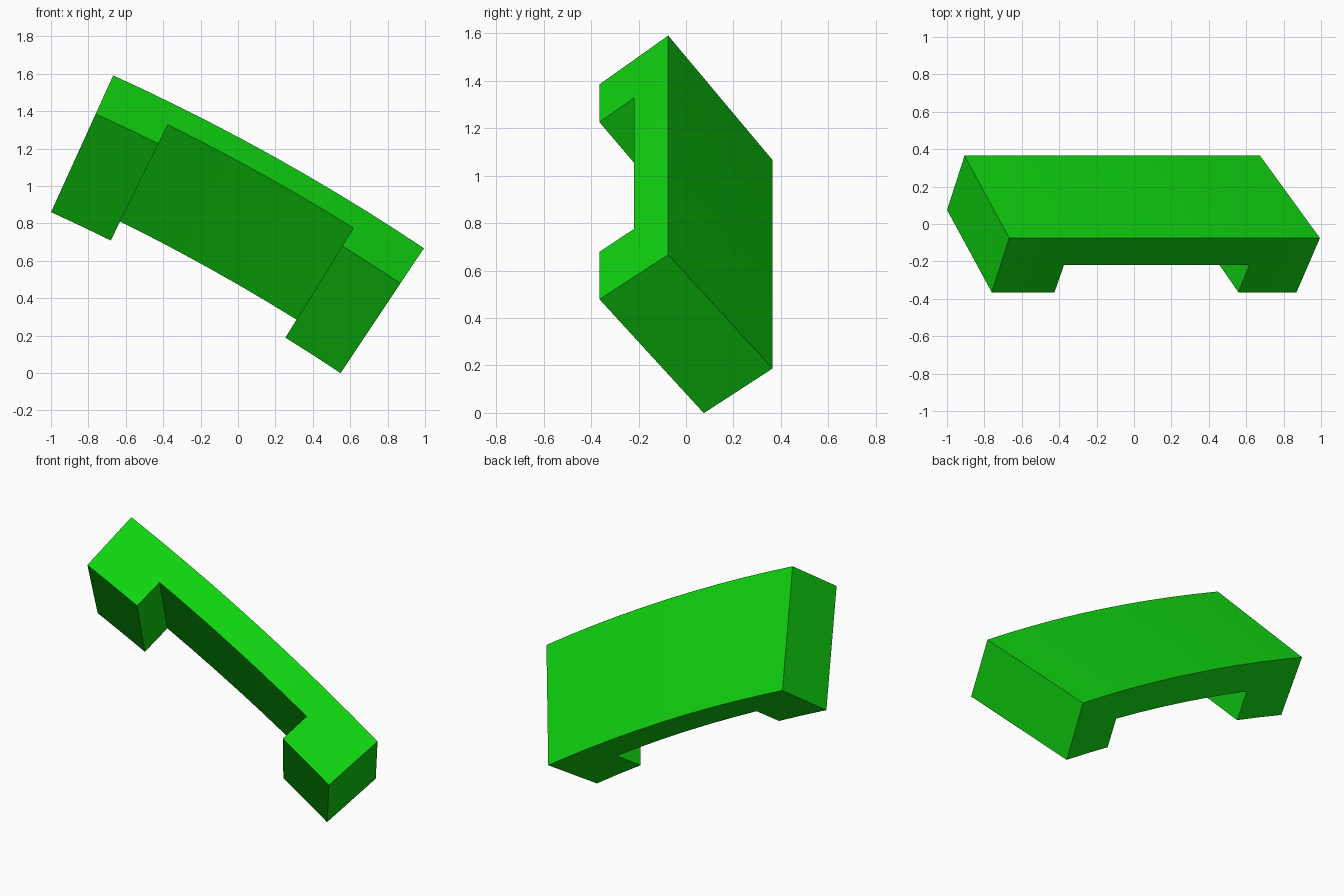
import bpy
import bmesh
from math import cos, sin, radians
from mathutils import Vector

cube = bpy.data.objects.get("Cube")
if cube:
    bpy.data.objects.remove(cube, do_unlink=True)

# Arc that the handle follows, in the upright plane
CENTRE_X, CENTRE_Z, RADIUS = -5.553, -9.15, 11.8
LOW_END, LOW_FOOT, HIGH_FOOT, HIGH_END = 56.3, 58.13, 63.7, 65.54

# Tilted cross-section as (depth, radial offset)
RIM = Vector((-0.075, 0.0))
WIDTH = Vector((0.44, -0.577))
THICKNESS = Vector((-0.145, -0.113))


def spread(start, end, steps):
    return [start + (end - start) * i / steps for i in range(steps)]


def bend(co):
    """Turn (angle, depth, radial offset) into a point on the arc."""
    angle, r = radians(co.x), RADIUS + co.z
    return Vector((CENTRE_X + r * cos(angle), co.y, CENTRE_Z + r * sin(angle)))


green = bpy.data.materials.new("bright_green")
green.use_nodes = True
colour = (0.005, 0.66, 0.005, 1.0)
green.diffuse_color = colour
green.node_tree.nodes["Principled BSDF"].inputs["Base Color"].default_value = colour

# Grip: a slab swept along the arc, laid out straight first
bm = bmesh.new()
section = [RIM, RIM + WIDTH, RIM + WIDTH + THICKNESS, RIM + THICKNESS]
angles = (spread(LOW_END, LOW_FOOT, 2) + spread(LOW_FOOT, HIGH_FOOT, 6)
          + spread(HIGH_FOOT, HIGH_END, 2) + [HIGH_END])
rings = [[bm.verts.new((a, p.x, p.y)) for p in section] for a in angles]
underside = []
for k, (near, far) in enumerate(zip(rings, rings[1:])):
    for i in range(4):
        j = (i + 1) % 4
        face = bm.faces.new((near[i], near[j], far[j], far[i]))
        if i == 2:
            underside.append(face)
bm.faces.new(rings[0])
bm.faces.new(rings[-1])

# Feet: extrude the underside at both ends
for foot in (underside[:2], underside[-2:]):
    result = bmesh.ops.extrude_face_region(bm, geom=foot)
    moved = [g for g in result["geom"] if isinstance(g, bmesh.types.BMVert)]
    bmesh.ops.translate(bm, verts=moved, vec=(0, THICKNESS.x, THICKNESS.y))

# Bend the straight shape onto the arc
for v in bm.verts:
    v.co = bend(v.co)
bmesh.ops.recalc_face_normals(bm, faces=bm.faces[:])

mesh = bpy.data.meshes.new("curved_handle")
bm.to_mesh(mesh)
bm.free()
mesh.materials.append(green)
handle = bpy.data.objects.new("curved_handle", mesh)
bpy.context.collection.objects.link(handle)
